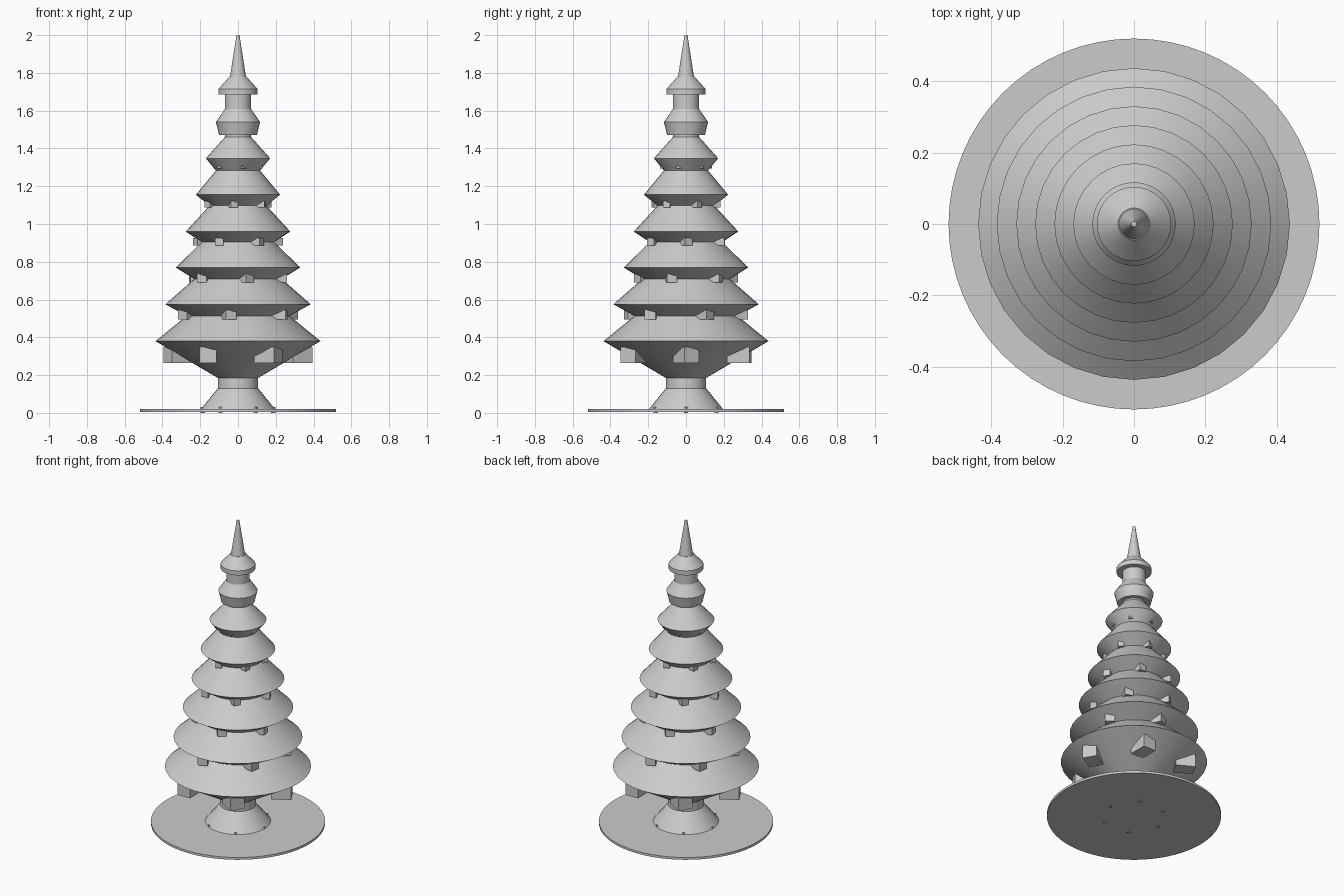
import bpy, bmesh, math
from mathutils import Matrix, Vector

cube = bpy.data.objects.get("Cube")
if cube:
    bpy.data.objects.remove(cube, do_unlink=True)

grey = bpy.data.materials.new("plain_grey")
grey.use_nodes = True
grey.diffuse_color = (0.6, 0.6, 0.6, 1)
grey.node_tree.nodes["Principled BSDF"].inputs["Base Color"].default_value = (0.6, 0.6, 0.6, 1)


def finish(name, bm, smooth=True):
    bmesh.ops.recalc_face_normals(bm, faces=bm.faces)
    mesh = bpy.data.meshes.new(name)
    bm.to_mesh(mesh)
    bm.free()
    mesh.materials.append(grey)
    obj = bpy.data.objects.new(name, mesh)
    bpy.context.collection.objects.link(obj)
    if smooth:
        bpy.ops.object.select_all(action='DESELECT')
        obj.select_set(True)
        bpy.context.view_layer.objects.active = obj
        bpy.ops.object.shade_smooth_by_angle(angle=math.radians(25))
    return obj


def lathe(name, profile, sides):
    """Closed solid of revolution from (radius, height) points."""
    bm = bmesh.new()
    rings = []
    for r, z in profile:
        rings.append([bm.verts.new((r * math.cos(a), r * math.sin(a), z))
                      for a in (math.tau * i / sides for i in range(sides))])
    for low, high in zip(rings, rings[1:]):
        for i in range(sides):
            j = (i + 1) % sides
            bm.faces.new((low[i], low[j], high[j], high[i]))
    bm.faces.new(rings[0][::-1])
    bm.faces.new(rings[-1])
    return finish(name, bm)


def box_ring(name, radius, size, bottom, phase, twist):
    """Six upright blocks spaced evenly round the axis."""
    bm = bmesh.new()
    for k in range(6):
        turn = Matrix.Rotation(math.radians(phase + 60 * k), 4, 'Z')
        place = Matrix.Translation((radius, 0, bottom + size[2] / 2))
        spin = Matrix.Rotation(math.radians(twist), 4, 'Z')
        scale = Matrix.Diagonal(Vector((*size, 1)))
        bmesh.ops.create_cube(bm, size=1, matrix=turn @ place @ spin @ scale)
    finish(name, bm, smooth=False)


# Base plate and flared foot with its small pegs
lathe("base_plate", [(0.52, 0.005), (0.52, 0.02)], 64)
lathe("foot", [(0.2, 0.015), (0.107, 0.13), (0.107, 0.19)], 32)
box_ring("foot_peg", 0.186, (0.018, 0.014, 0.03), 0, 0, 30)

# Six shrinking tiers: lip radius, lip height, underside, top
tiers = [
    (0.437, 0.38, (0.107, 0.185), (0.265, 0.52)),
    (0.385, 0.575, (0.265, 0.51), (0.225, 0.715)),
    (0.33, 0.77, (0.225, 0.705), (0.185, 0.91)),
    (0.277, 0.96, (0.185, 0.9), (0.148, 1.1)),
    (0.223, 1.155, (0.148, 1.095), (0.115, 1.285)),
    (0.17, 1.348, (0.115, 1.28), (0.07, 1.46)),
]
for n, (lip, height, under, top) in enumerate(tiers):
    lathe(f"tier_{n + 1}", [under, (lip, height), top], 32)

# Angular blocks hanging under each tier lip
blocks = [(0.32, 0.265, 0.12), (0.285, 0.495, 0.08), (0.235, 0.69, 0.07),
          (0.2, 0.885, 0.06), (0.155, 1.088, 0.05), (0.115, 1.295, 0.04)]
for n, (radius, bottom, size) in enumerate(blocks):
    box_ring(f"hanging_blocks_{n + 1}", radius, (size, size * 0.75, size * 0.7),
             bottom, 20 * n, 30)

# Collar, neck, flange and spire
lathe("collar", [(0.07, 1.45), (0.07, 1.47), (0.1, 1.47), (0.117, 1.54),
                 (0.07, 1.608), (0.07, 1.69)], 32)
lathe("flange", [(0.104, 1.685), (0.104, 1.715), (0.045, 1.78)], 32)
lathe("spire", [(0.043, 1.775), (0.008, 2.0)], 32)
